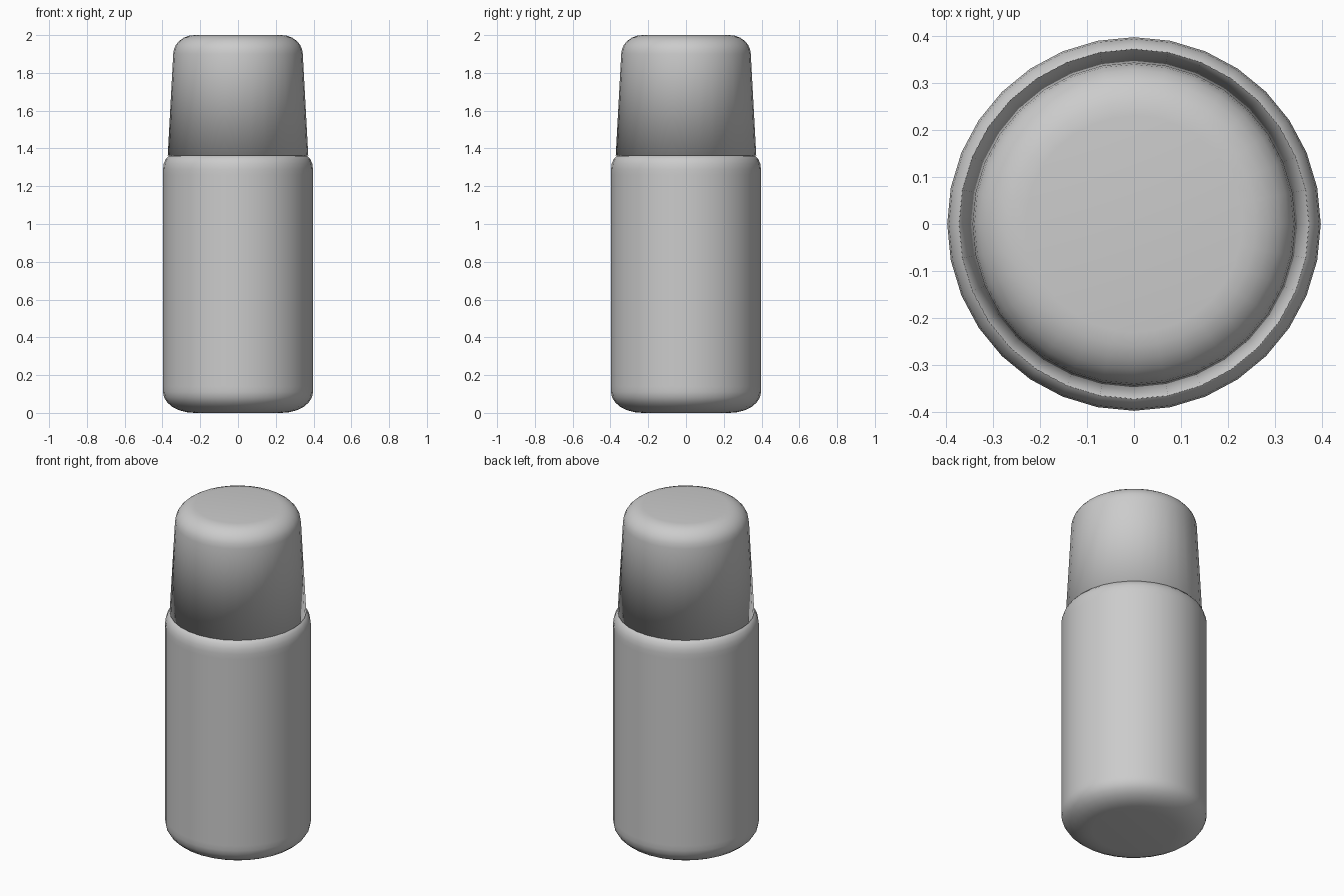
import bpy
import bmesh
import math

cube = bpy.data.objects.get("Cube")
if cube:
    bpy.data.objects.remove(cube, do_unlink=True)

SEGMENTS = 32

grey = bpy.data.materials.new("plain_grey")
grey.use_nodes = True
colour = (0.6, 0.6, 0.6, 1)
grey.diffuse_color = colour
grey.node_tree.nodes["Principled BSDF"].inputs["Base Color"].default_value = colour


def rounded(flat_r, outer_r, z_flat, z_side, steps=6):
    """Quarter-ellipse profile from the flat end out to the side wall."""
    points = []
    for i in range(steps + 1):
        a = i / steps * math.pi / 2
        points.append((flat_r + (outer_r - flat_r) * math.sin(a),
                       z_side + (z_flat - z_side) * math.cos(a)))
    return points


def turned(name, profile):
    """Closed solid of revolution; profile runs from bottom to top."""
    bm = bmesh.new()
    rings = []
    for r, z in profile:
        rings.append([bm.verts.new((r * math.cos(i * math.tau / SEGMENTS),
                                    r * math.sin(i * math.tau / SEGMENTS), z))
                      for i in range(SEGMENTS)])
    for low, high in zip(rings, rings[1:]):
        for i in range(SEGMENTS):
            j = (i + 1) % SEGMENTS
            bm.faces.new((low[i], low[j], high[j], high[i]))
    bm.faces.new(rings[0][::-1])
    bm.faces.new(rings[-1])
    for face in bm.faces:
        face.smooth = True
    mesh = bpy.data.meshes.new(name)
    bm.to_mesh(mesh)
    bm.free()
    mesh.materials.append(grey)
    obj = bpy.data.objects.new(name, mesh)
    bpy.context.collection.objects.link(obj)
    return obj


# Bottle body: rounded base, straight wall, small soft shoulder
base = rounded(0.23, 0.397, 0, 0.11)
shoulder = rounded(0.35, 0.397, 1.365, 1.29, 4)[::-1]
turned("bottle_body", base + [(0.397, 0.14), (0.397, 1.26)] + shoulder)

# Cap: slightly tapered cup with a rounded top
crown = rounded(0.23, 0.343, 2, 1.9)[::-1]
turned("bottle_cap", [(0.372, 1.363)] + crown)
